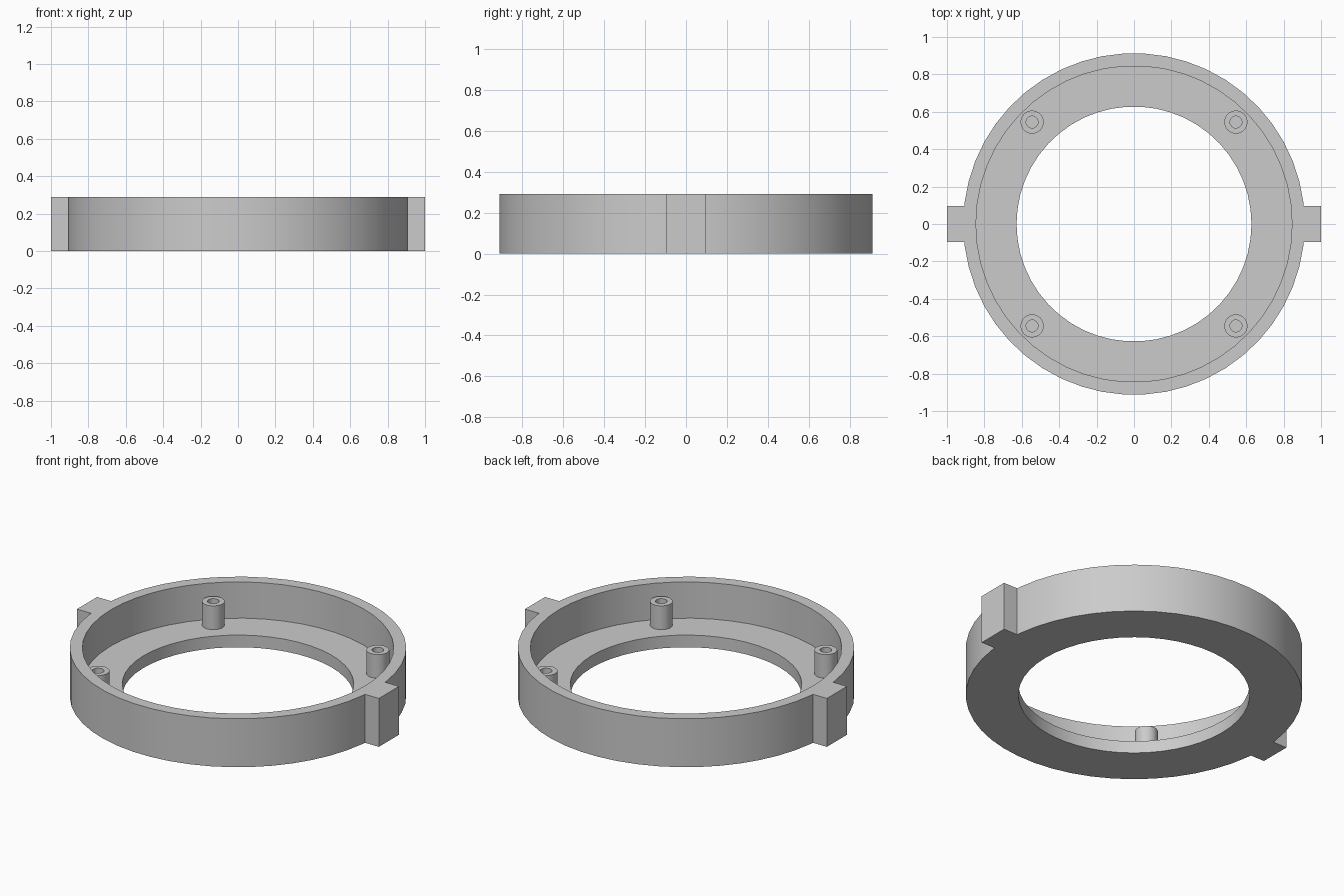
import bpy, bmesh, math

cube = bpy.data.objects.get("Cube")
if cube:
    bpy.data.objects.remove(cube, do_unlink=True)

HEIGHT, FLOOR = 0.29, 0.073
OUTER, WALL, HOLE = 0.913, 0.845, 0.628
POST_TOP, POST_POS = 0.215, 0.545
LUG_HALF = 0.095

# Single plain grey material
grey = bpy.data.materials.new("plain grey")
grey.use_nodes = True
colour = (0.6, 0.6, 0.6, 1)
grey.diffuse_color = colour
grey.node_tree.nodes["Principled BSDF"].inputs["Base Color"].default_value = colour


def finish(name, bm, location=(0, 0, 0)):
    bmesh.ops.recalc_face_normals(bm, faces=bm.faces)
    mesh = bpy.data.meshes.new(name)
    bm.to_mesh(mesh)
    bm.free()
    mesh.materials.append(grey)
    obj = bpy.data.objects.new(name, mesh)
    obj.location = location
    bpy.context.collection.objects.link(obj)
    bpy.ops.object.select_all(action="DESELECT")
    obj.select_set(True)
    bpy.context.view_layer.objects.active = obj
    bpy.ops.object.shade_smooth_by_angle(angle=math.radians(31))
    return obj


def lathe(name, profile, sides, location=(0, 0, 0)):
    """Revolve a closed (radius, height) profile around z."""
    bm = bmesh.new()
    rings = []
    for i in range(sides):
        a = math.tau * i / sides
        rings.append([bm.verts.new((r * math.cos(a), r * math.sin(a), z))
                      for r, z in profile])
    n = len(profile)
    for i in range(sides):
        here, there = rings[i], rings[(i + 1) % sides]
        for j in range(n):
            k = (j + 1) % n
            bm.faces.new((here[j], there[j], there[k], here[k]))
    return finish(name, bm, location)


# Ring body: tall outer wall with an inward floor flange
lathe("ring_body", [(OUTER, 0), (OUTER, HEIGHT), (WALL, HEIGHT),
                    (WALL, FLOOR), (HOLE, FLOOR), (HOLE, 0)], 50)

# Four hollow screw posts standing on the floor
for sx, side in ((1, "left"), (-1, "right")):
    for sy, end in ((-1, "front"), (1, "back")):
        lathe(f"screw_post_{end}_{side}",
              [(0.062, FLOOR - 0.02), (0.062, POST_TOP),
               (0.032, POST_TOP), (0.032, FLOOR - 0.02)], 24,
              (sx * POST_POS, sy * POST_POS, 0))

# Side lugs, shaped to fit flush against the outer wall
for sx, side in ((1, "left"), (-1, "right")):
    bm = bmesh.new()
    outline = [(1, -LUG_HALF), (1, LUG_HALF), (0.907, LUG_HALF),
               (OUTER, 0), (0.907, -LUG_HALF)]
    base = bm.faces.new([bm.verts.new((sx * x, y, 0)) for x, y in outline])
    new = bmesh.ops.extrude_face_region(bm, geom=[base])["geom"]
    top = [v for v in new if isinstance(v, bmesh.types.BMVert)]
    bmesh.ops.translate(bm, verts=top, vec=(0, 0, HEIGHT))
    finish(f"lug_{side}", bm)
